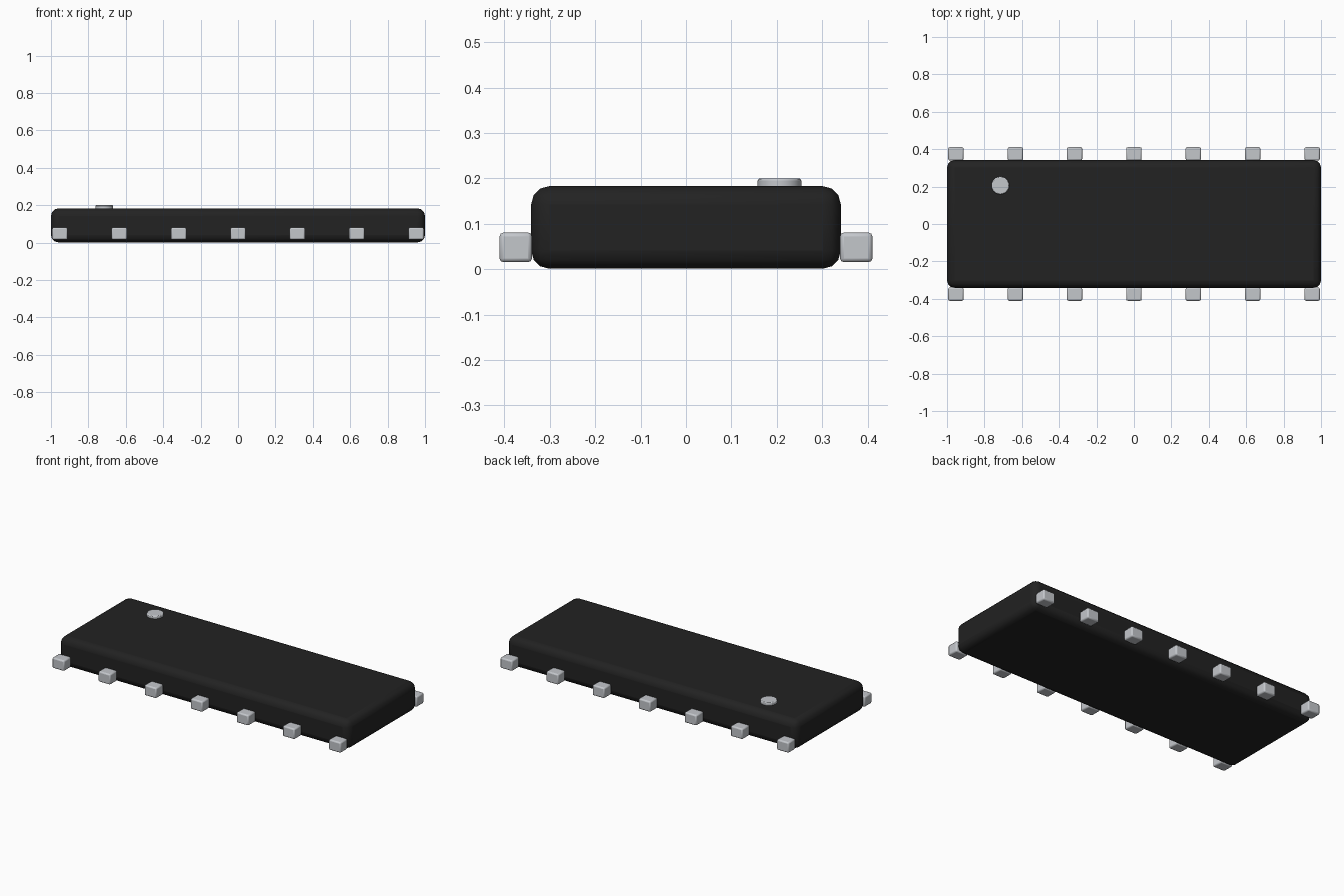
import bpy

if "Cube" in bpy.data.objects:
    bpy.data.objects.remove(bpy.data.objects["Cube"])


def material(name, rgb, rough):
    m = bpy.data.materials.new(name)
    m.use_nodes = True
    m.diffuse_color = (*rgb, 1)
    bsdf = m.node_tree.nodes["Principled BSDF"]
    bsdf.inputs["Base Color"].default_value = (*rgb, 1)
    bsdf.inputs["Roughness"].default_value = rough
    return m


black = material("black plastic", (0.016, 0.016, 0.016), 0.6)
silver = material("silver metal", (0.55, 0.57, 0.60), 0.4)


def finish(obj, name, mat, bevel, segments):
    """Name, colour, round the edges and smooth the current object."""
    obj.name = name
    obj.data.materials.append(mat)
    bpy.ops.object.transform_apply(location=False, rotation=False, scale=True)
    mod = obj.modifiers.new("rounded edges", "BEVEL")
    mod.width = bevel
    mod.segments = segments
    mod.limit_method = "ANGLE"
    bpy.ops.object.shade_smooth_by_angle()


def box(name, centre, size, mat, bevel, segments):
    bpy.ops.mesh.primitive_cube_add(size=1, location=centre)
    obj = bpy.context.object
    obj.scale = size
    finish(obj, name, mat, bevel, segments)


# Package body
box("chip_body", (0, 0, 0.092), (2, 0.682, 0.182), black, 0.04, 3)

# Seven pins along each long side
for side, label in ((-1, "front"), (1, "back")):
    for i in range(7):
        x = (i - 3) * 0.3175
        box(f"{label}_pin_{i + 1}", (x, side * 0.375, 0.048),
            (0.082, 0.071, 0.065), silver, 0.008, 2)

# Orientation dot on the top
bpy.ops.mesh.primitive_cylinder_add(vertices=24, radius=0.048, depth=0.036,
                                    location=(-0.715, 0.206, 0.182))
finish(bpy.context.object, "orientation_dot", silver, 0.005, 2)
